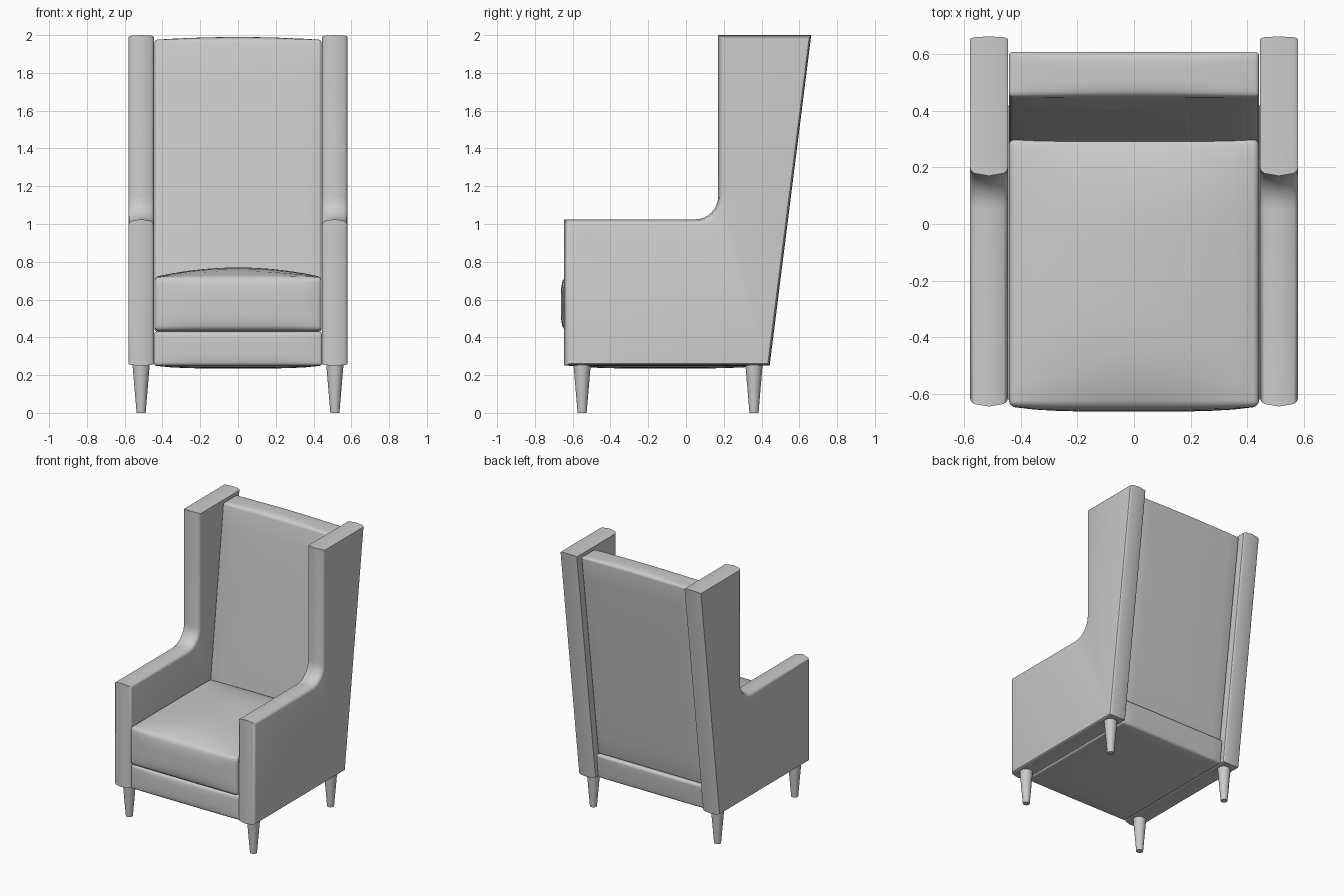
import bpy, bmesh
from math import sin, cos, pi, radians
from mathutils import Vector

if "Cube" in bpy.data.objects:
    bpy.data.objects.remove(bpy.data.objects["Cube"])


def finish(name, bm, angle=35, bevel=0):
    bmesh.ops.recalc_face_normals(bm, faces=bm.faces)
    mesh = bpy.data.meshes.new(name)
    bm.to_mesh(mesh)
    bm.free()
    ob = bpy.data.objects.new(name, mesh)
    bpy.context.collection.objects.link(ob)
    bpy.ops.object.select_all(action='DESELECT')
    ob.select_set(True)
    bpy.context.view_layer.objects.active = ob
    if bevel:
        mod = ob.modifiers.new("soft_edges", 'BEVEL')
        mod.width = bevel
        mod.segments = 4
        mod.limit_method = 'ANGLE'
        mod.angle_limit = radians(45)
        bpy.ops.object.modifier_apply(modifier=mod.name)
    bpy.ops.object.shade_smooth_by_angle(angle=radians(angle))
    return ob


def cushion(name, half_width, side, bulge, bevel):
    """Upholstered block. side = yz corners: front-bottom, back-bottom,
    back-top, front-top. bulge = crown of front, back, bottom, top."""
    fb, bb, bt, ft = [Vector((0, y, z)) for y, z in side]
    front, back, bottom, top = bulge
    bm = bmesh.new()
    bmesh.ops.create_cube(bm, size=2)
    bmesh.ops.subdivide_edges(bm, edges=bm.edges[:], cuts=9, use_grid_fill=True)
    up = ((ft - fb) + (bt - bb)).normalized()
    out = Vector((0, up.z, -up.y))
    for v in bm.verts:
        u, s, t = v.co
        a, b = (s + 1) / 2, (t + 1) / 2
        p = fb.lerp(bb, a).lerp(ft.lerp(bt, a), b)
        p.x = u * half_width
        crown = lambda m, n: (1 - m ** 4) * (1 - n ** 4)
        if s < -0.99:
            p -= out * front * crown(u, t)
        if s > 0.99:
            p += out * back * crown(u, t)
        if t < -0.99:
            p -= up * bottom * crown(u, s)
        if t > 0.99:
            p += up * top * (1 - u * u) * (1 - s ** 4)
        v.co = p
    return finish(name, bm, 40, bevel)


def wing_profile(d):
    """Side outline of arm and wing, pulled in by d."""
    e = d * 0.35
    pts = [(-0.645 + d, 0.25 + e), (-0.645 + d, 1.025 - d)]
    r = 0.12 + d
    for i in range(9):
        a = -pi / 2 + i * pi / 16
        pts.append((0.05 + r * cos(a), 1.145 + r * sin(a)))
    return pts + [(0.17 + d, 2 - e), (0.663 - e, 2 - e), (0.443 - e, 0.25 + e)]


# Arm and wing panels with softly crowned edges
rings = [(0.445, 0.03), (0.449, 0.018), (0.46, 0.009), (0.5125, 0),
         (0.565, 0.009), (0.576, 0.018), (0.58, 0.03)]
for label, sx in (("left", -1), ("right", 1)):
    bm = bmesh.new()
    loops = [[bm.verts.new((sx * x, y, z)) for y, z in wing_profile(d)]
             for x, d in rings]
    for p, q in zip(loops, loops[1:]):
        for i in range(len(p)):
            j = (i + 1) % len(p)
            bm.faces.new((p[i], p[j], q[j], q[i]))
    bm.faces.new(loops[0])
    bm.faces.new(loops[-1])
    finish(label + "_wing_panel", bm, 35)

# Base, seat cushion and leaning backrest
cushion("base", 0.445, [(-0.63, 0.25), (0.41, 0.25), (0.43, 0.43), (-0.63, 0.43)],
        (0.01, 0.005, 0.015, 0), 0.015)
cushion("seat_cushion", 0.442, [(-0.645, 0.435), (0.30, 0.435), (0.30, 0.72), (-0.645, 0.72)],
        (0.018, 0, 0, 0.05), 0.022)
cushion("backrest", 0.442, [(0.265, 0.43), (0.41, 0.43), (0.61, 1.975), (0.45, 1.975)],
        (0.01, 0.006, 0, 0.015), 0.035)

# Tapered legs
for fy, label in ((-0.55, "front"), (0.36, "back")):
    for sx, side in ((-1, "left"), (1, "right")):
        bm = bmesh.new()
        bmesh.ops.create_cone(bm, cap_ends=True, segments=24, radius1=0.024,
                              radius2=0.046, depth=0.26)
        bmesh.ops.translate(bm, verts=bm.verts, vec=(sx * 0.513, fy, 0.13))
        finish(label + "_" + side + "_leg", bm)
